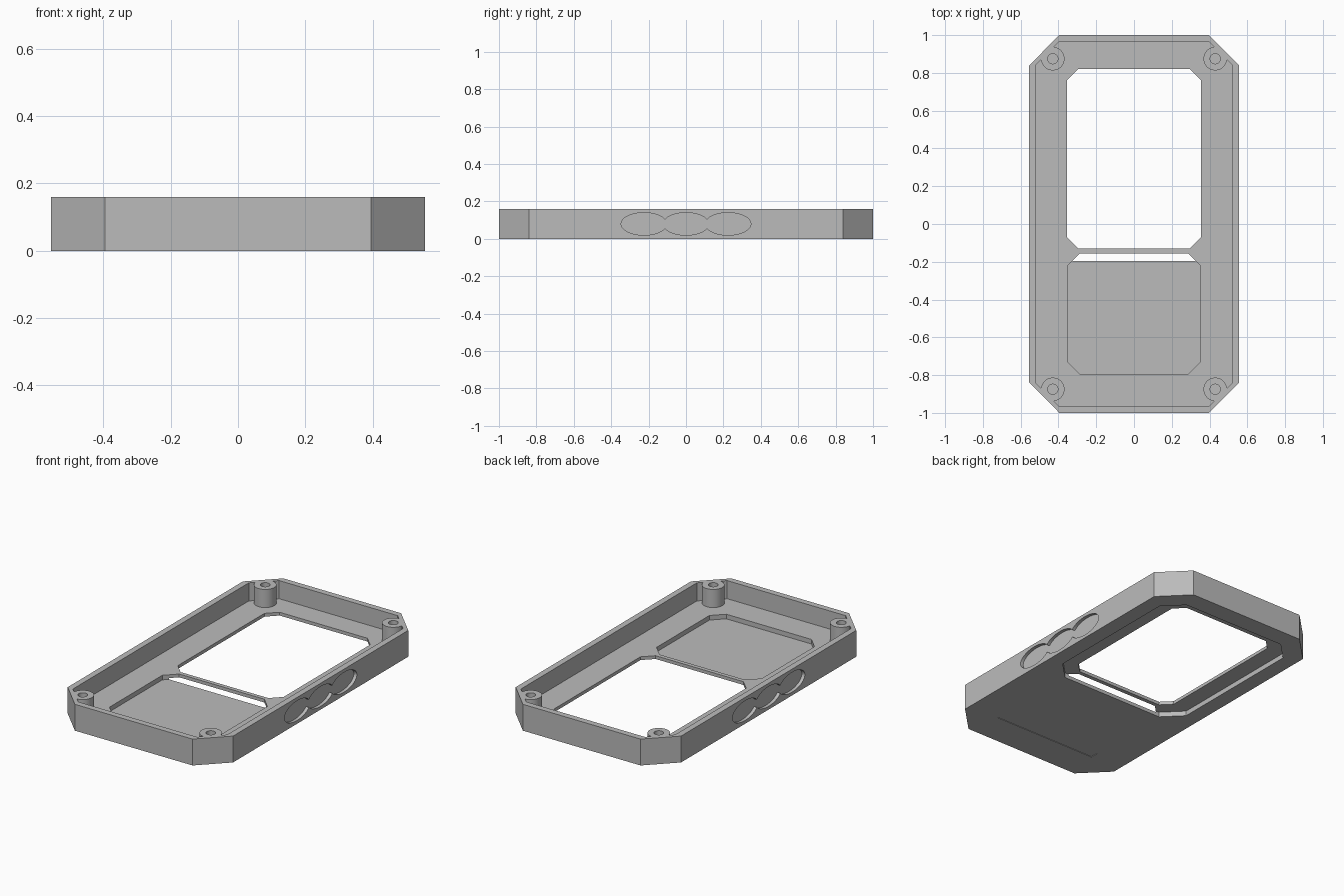
import bpy
import bmesh
import math

cube = bpy.data.objects.get("Cube")
if cube:
    bpy.data.objects.remove(cube, do_unlink=True)

grey = bpy.data.materials.new("plain_grey")
grey.use_nodes = True
colour = (0.5, 0.5, 0.5, 1)
grey.diffuse_color = colour
grey.node_tree.nodes["Principled BSDF"].inputs["Base Color"].default_value = colour


def prism(name, outline, z0, z1):
    """Extrude a flat outline from z0 up to z1."""
    bm = bmesh.new()
    face = bm.faces.new([bm.verts.new((x, y, z0)) for x, y in outline])
    top = bmesh.ops.extrude_face_region(bm, geom=[face])["geom"]
    bmesh.ops.translate(bm, vec=(0, 0, z1 - z0),
                        verts=[v for v in top if isinstance(v, bmesh.types.BMVert)])
    bmesh.ops.recalc_face_normals(bm, faces=bm.faces)
    mesh = bpy.data.meshes.new(name)
    bm.to_mesh(mesh)
    bm.free()
    mesh.materials.append(grey)
    obj = bpy.data.objects.new(name, mesh)
    bpy.context.collection.objects.link(obj)
    return obj


def octagon(hx, y0, y1, c):
    """Rectangle with cut corners, centred on x."""
    return [(hx, y0 + c), (hx, y1 - c), (hx - c, y1), (c - hx, y1),
            (-hx, y1 - c), (-hx, y0 + c), (c - hx, y0), (hx - c, y0)]


def ellipse(cx, cy, rx, ry, n=48):
    return [(cx + rx * math.cos(math.tau * i / n), cy + ry * math.sin(math.tau * i / n))
            for i in range(n)]


def combine(body, tool, operation):
    """Apply a boolean and discard the tool."""
    mod = body.modifiers.new("combine", "BOOLEAN")
    mod.operation = operation
    mod.solver = "EXACT"
    mod.object = tool
    bpy.context.view_layer.objects.active = body
    bpy.ops.object.modifier_apply(modifier=mod.name)
    bpy.data.objects.remove(tool, do_unlink=True)


HEIGHT, FLOOR = 0.16, 0.05

# Outer shell, hollowed from above
shell = prism("case_shell", octagon(0.555, -1, 1, 0.16), 0, HEIGHT)
combine(shell, prism("cavity", octagon(0.518, -0.963, 0.963, 0.12), FLOOR, 0.3), "DIFFERENCE")

# Corner screw posts with blind holes
for sx in (-1, 1):
    for sy in (-1, 1):
        x, y = sx * 0.43, sy * 0.875
        combine(shell, prism("post", ellipse(x, y, 0.062, 0.062), 0.03, HEIGHT), "UNION")
        combine(shell, prism("hole", ellipse(x, y, 0.027, 0.027, 32), FLOOR, 0.3), "DIFFERENCE")

# Screen recess below, window through, keypad pocket above
combine(shell, prism("recess", octagon(0.46, -0.195, 0.885, 0.11), -0.1, 0.03), "DIFFERENCE")
combine(shell, prism("window", octagon(0.355, -0.13, 0.82, 0.06), -0.1, 0.3), "DIFFERENCE")
combine(shell, prism("pocket", octagon(0.353, -0.795, -0.155, 0.067), 0.022, 0.3), "DIFFERENCE")

# Shallow groove across the underside
combine(shell, prism("groove", octagon(0.35, -0.795, -0.745, 0.001), -0.1, 0.003), "DIFFERENCE")

# Three overlapping finger grips in each long side
for side in (-1, 1):
    for cy in (-0.225, 0, 0.225):
        grip = prism("grip", ellipse(0, 0, 0.06, 0.122), -0.02, 0.1)
        grip.rotation_euler = (0, side * math.pi / 2, 0)
        grip.location = (side * 0.555, cy, HEIGHT / 2)
        bpy.context.view_layer.update()
        combine(shell, grip, "DIFFERENCE")

# Smooth the round parts while keeping hard edges
bpy.ops.object.select_all(action="DESELECT")
shell.select_set(True)
bpy.context.view_layer.objects.active = shell
bpy.ops.object.shade_smooth_by_angle(angle=math.radians(30))
